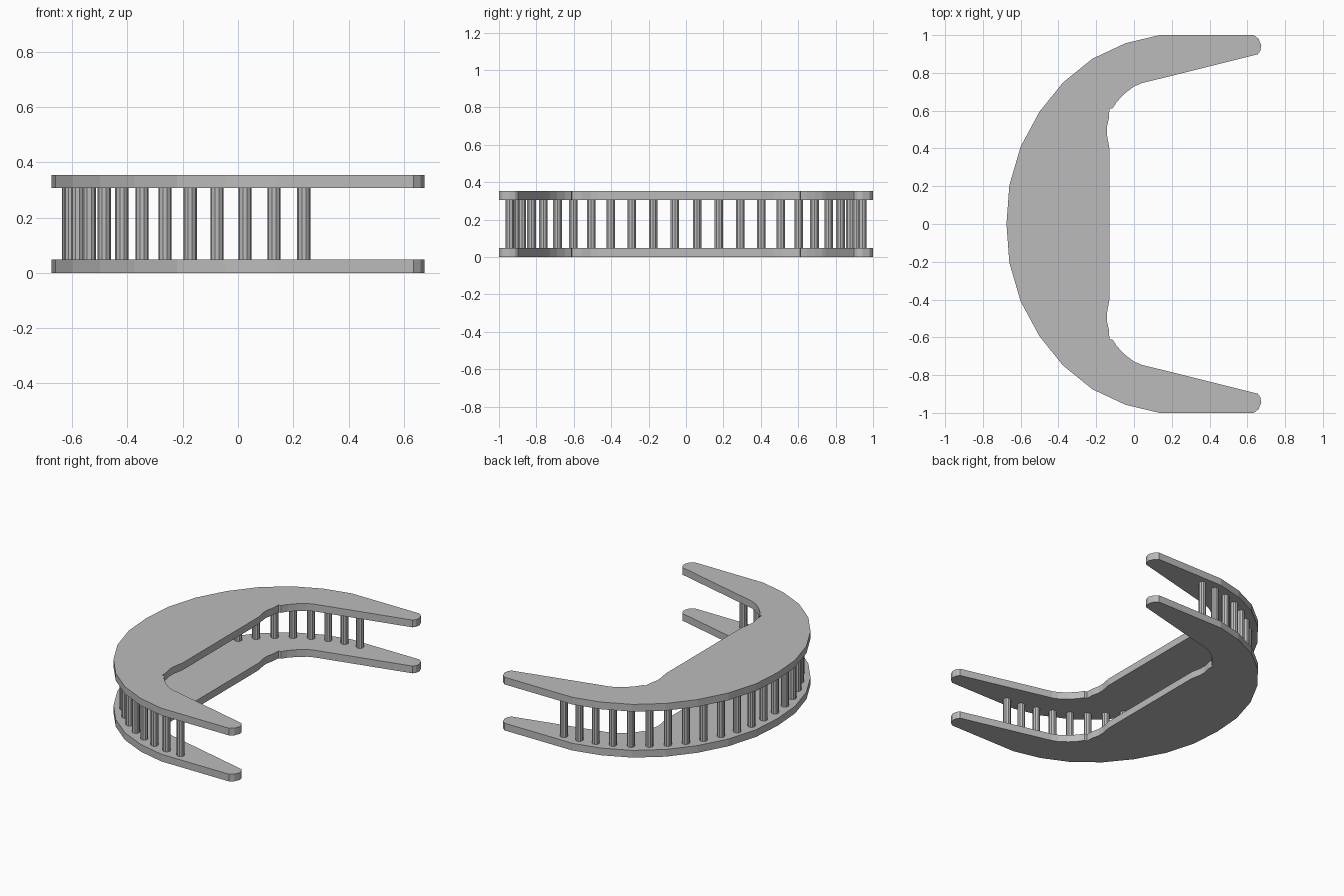
import bpy, bmesh, math

old = bpy.data.objects.get("Cube")
if old:
    bpy.data.objects.remove(old, do_unlink=True)

grey = bpy.data.materials.new("plain grey")
grey.use_nodes = True
COLOUR = (0.5, 0.5, 0.5, 1)
grey.diffuse_color = COLOUR
grey.node_tree.nodes["Principled BSDF"].inputs["Base Color"].default_value = COLOUR


def add_prism(name, outline, z, height):
    """Extrude a flat outline upwards into a solid."""
    bm = bmesh.new()
    face = bm.faces.new([bm.verts.new((x, y, z)) for x, y in outline])
    top = bmesh.ops.extrude_face_region(bm, geom=[face])["geom"]
    bmesh.ops.translate(bm, vec=(0, 0, height),
                        verts=[v for v in top if isinstance(v, bmesh.types.BMVert)])
    bmesh.ops.recalc_face_normals(bm, faces=bm.faces)
    mesh = bpy.data.meshes.new(name)
    bm.to_mesh(mesh)
    bm.free()
    mesh.materials.append(grey)
    obj = bpy.data.objects.new(name, mesh)
    bpy.context.collection.objects.link(obj)
    return obj


# Crescent plates: back half of the outline, mirrored to the front
outer = [(-.675, 0), (-.66, .205), (-.6, .41), (-.5, .595), (-.375, .75),
         (-.22, .875), (-.045, .957), (.135, 1), (.635, 1)]
tip = [(.66, .98), (.674, .945), (.668, .915), (.655, .898)]
inner = [(.04, .745), (0, .728), (-.05, .69), (-.09, .648), (-.113, .613),
         (-.13, .61), (-.133, .56), (-.144, .51), (-.143, .47), (-.13, .4)]
half = outer + tip + inner
outline = half + [(x, -y) for x, y in reversed(half[1:])]

PLATE = 0.048
HEIGHT = 0.354
add_prism("bottom_plate", outline, 0, PLATE)
add_prism("top_plate", outline, HEIGHT - PLATE, PLATE)

# Row of round posts between the plates, following the outer edge
posts = [(-.613, .059), (-.605, .176), (-.58, .29), (-.538, .402), (-.484, .507),
         (-.42, .602), (-.347, .687), (-.264, .762), (-.173, .826), (-.076, .877),
         (.025, .913), (.13, .935), (.238, .943)]
RADIUS, SIDES = 0.024, 10
for side, label in ((1, "back"), (-1, "front")):
    for i, (x, y) in enumerate(posts, 1):
        ring = [(x + RADIUS * math.cos(k * math.tau / SIDES),
                 side * y + RADIUS * math.sin(k * math.tau / SIDES))
                for k in range(SIDES)]
        add_prism(f"{label}_post_{i}", ring, PLATE, HEIGHT - 2 * PLATE)
